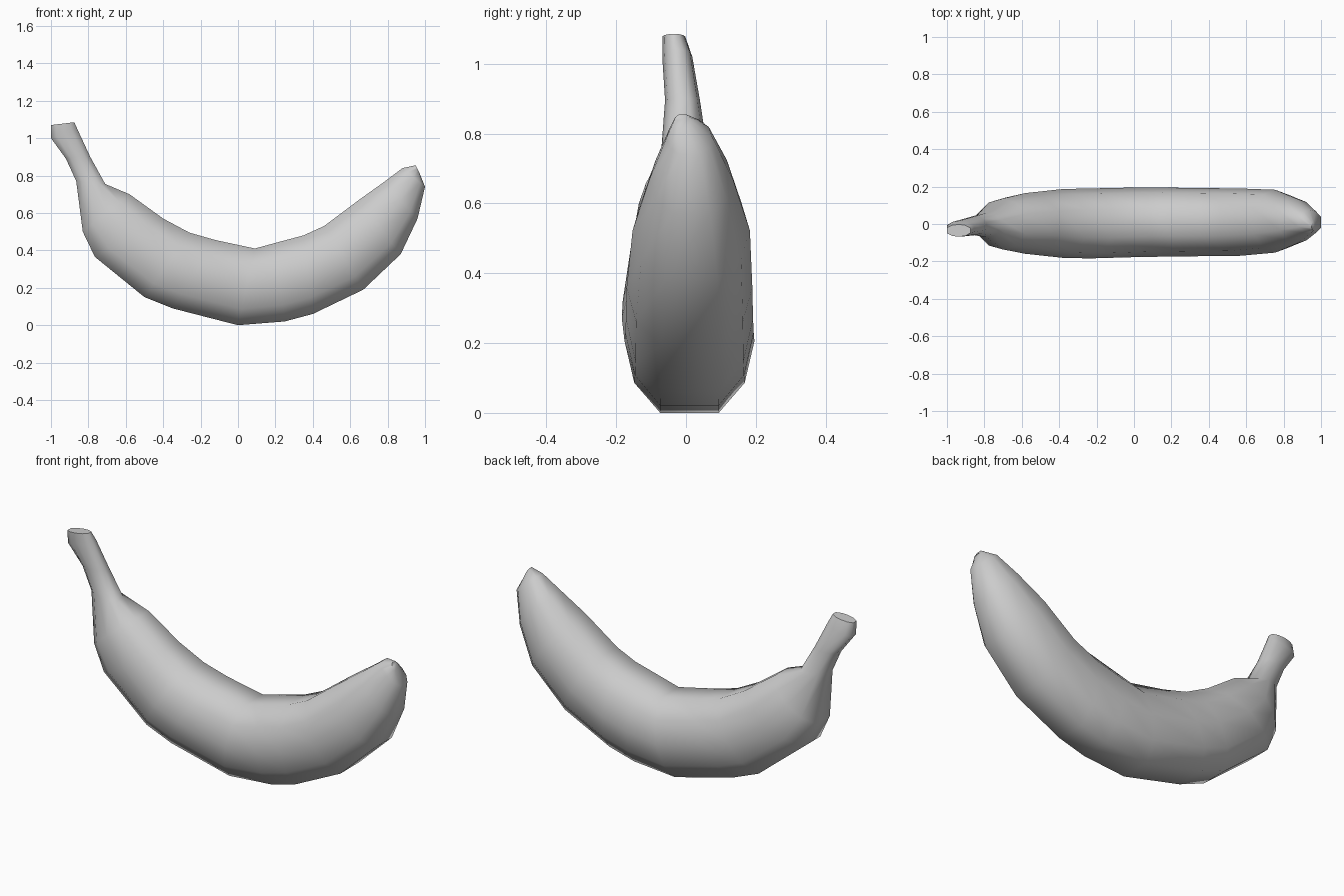
import bpy, bmesh, math
from mathutils import Vector

cube = bpy.data.objects.get("Cube")
if cube:
    bpy.data.objects.remove(cube)

# One plain grey for the whole fruit
mat = bpy.data.materials.new("light grey")
mat.use_nodes = True
grey = (0.6, 0.6, 0.6, 1)
mat.diffuse_color = grey
mat.node_tree.nodes["Principled BSDF"].inputs["Base Color"].default_value = grey

# Faceted cross-section: (sideways, outer-to-inner), flat along the bottom
half = [(0.45, -1), (0.85, -0.58), (1, 0), (0.85, 0.58), (0.4, 1)]
section = half + [(-s, t) for s, t in reversed(half)]

# Rings from stem to tip: outer x, z, inner x, z, middle y, half width
rings = [
    (-1, 1.07, -0.875, 1.085, -0.035, 0.033),
    (-1, 1.0, -0.855, 1.04, -0.025, 0.043),
    (-0.92, 0.89, -0.79, 0.9, -0.01, 0.05),
    (-0.865, 0.77, -0.71, 0.755, -0.005, 0.065),
    (-0.83, 0.5, -0.58, 0.7, 0, 0.135),
    (-0.765, 0.365, -0.4, 0.57, 0.003, 0.162),
    (-0.5, 0.15, -0.26, 0.495, 0.003, 0.184),
    (-0.35, 0.09, -0.12, 0.455, 0.003, 0.187),
    (0, 0, 0.09, 0.41, 0.01, 0.186),
    (0.25, 0.02, 0.2, 0.44, 0.01, 0.184),
    (0.4, 0.06, 0.35, 0.48, 0.01, 0.182),
    (0.67, 0.19, 0.46, 0.53, 0.01, 0.18),
    (0.87, 0.38, 0.64, 0.665, 0.015, 0.168),
    (0.96, 0.57, 0.78, 0.765, 0.015, 0.12),
    (1, 0.74, 0.88, 0.84, 0.01, 0.065),
    (0.97, 0.815, 0.95, 0.855, -0.01, 0.025),
]

# Skin the rings into one closed body
bm = bmesh.new()
loops = []
for ox, oz, ix, iz, y, w in rings:
    outer, inner = Vector((ox, y, oz)), Vector((ix, y, iz))
    mid, reach = (outer + inner) / 2, (inner - outer) / 2
    loops.append([bm.verts.new(mid + reach * t + Vector((0, w * s, 0)))
                  for s, t in section])
n = len(section)
for a, b in zip(loops, loops[1:]):
    for k in range(n):
        m = (k + 1) % n
        bm.faces.new((a[k], a[m], b[m], b[k]))
bm.faces.new(loops[0])
bm.faces.new(loops[-1])
bmesh.ops.recalc_face_normals(bm, faces=bm.faces)

mesh = bpy.data.meshes.new("banana")
bm.to_mesh(mesh)
bm.free()
mesh.materials.append(mat)
banana = bpy.data.objects.new("banana", mesh)
bpy.context.collection.objects.link(banana)

# Smooth skin, crisp only at the stem cut
bpy.ops.object.select_all(action='DESELECT')
banana.select_set(True)
bpy.context.view_layer.objects.active = banana
bpy.ops.object.shade_smooth_by_angle(angle=math.radians(65))
